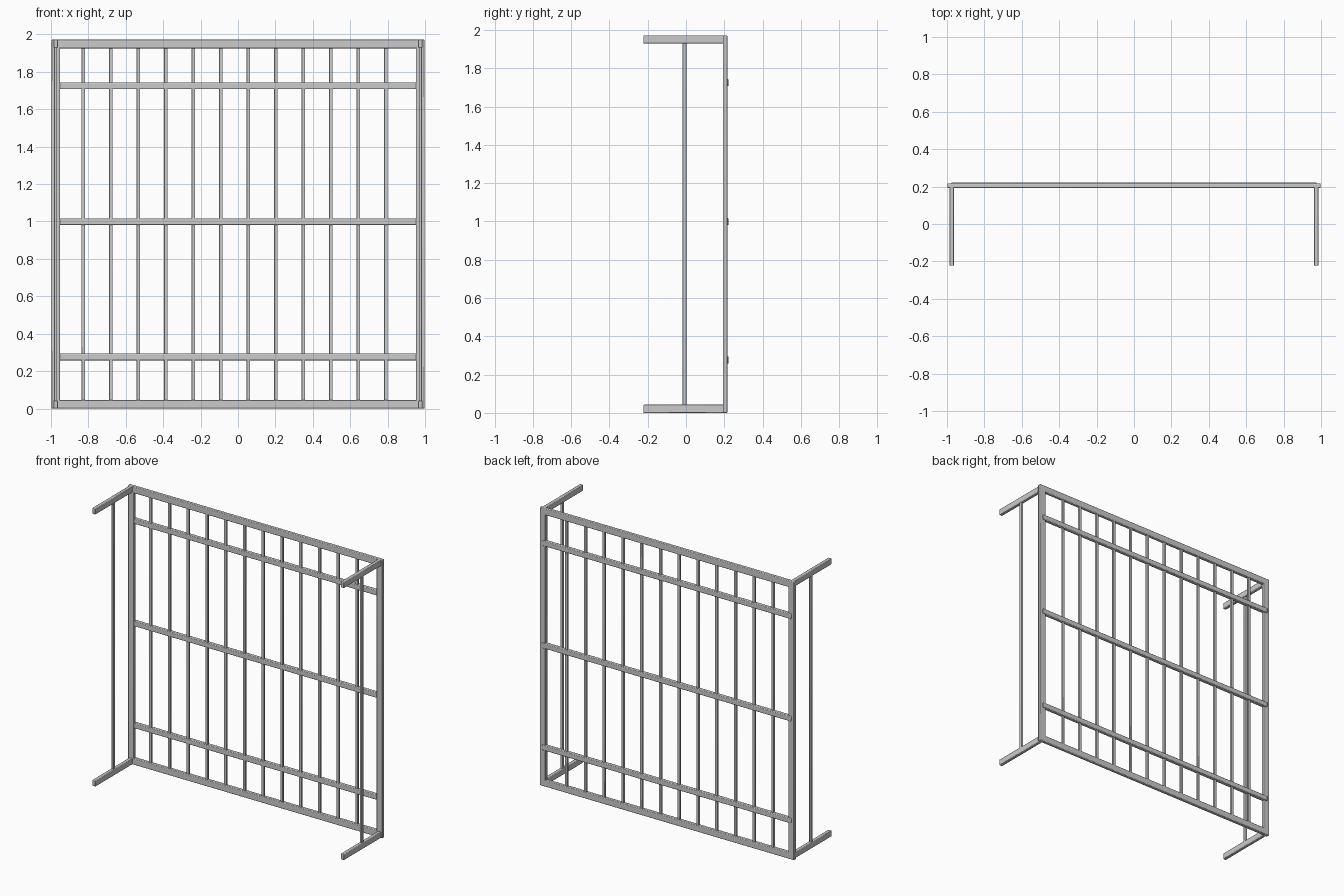
import bpy

if "Cube" in bpy.data.objects:
    bpy.data.objects.remove(bpy.data.objects["Cube"])


def tube(name, x, y, z, bevel=0.004):
    """Square tube spanning the (min, max) ranges, with slightly rounded edges."""
    bpy.ops.mesh.primitive_cube_add(
        size=1, location=[(a + b) / 2 for a, b in (x, y, z)])
    ob = bpy.context.object
    ob.name = name
    ob.scale = [b - a for a, b in (x, y, z)]
    bpy.ops.object.transform_apply(location=False, rotation=False, scale=True)
    mod = ob.modifiers.new("rounded_edges", 'BEVEL')
    mod.width = bevel
    mod.segments = 2
    bpy.ops.object.shade_smooth_by_angle()
    return ob


H = 1.972            # overall height
W = 0.046            # frame profile width
FRAME_Y = (0.192, 0.216)

# Main frame: two posts with top and bottom rails
for side, s in (("left", -1), ("right", 1)):
    tube(f"{side}_post", sorted((s * 0.998, s * (0.998 - W))), FRAME_Y, (0, H))
for name, z in (("bottom_rail", (0, W)), ("top_rail", (H - W, H))):
    tube(name, (-0.96, 0.96), FRAME_Y, z)

# Cross bars, standing proud at the back and lapping the posts
for name, z in (("lower_bar", 0.276), ("middle_bar", 0.999), ("upper_bar", 1.725)):
    tube(name, (-0.977, 0.977), (0.196, 0.223), (z - 0.018, z + 0.018))

# Vertical infill bars
for i in range(12):
    x = -0.827 + i * 0.1471
    tube(f"vertical_bar_{i + 1}", (x - 0.0095, x + 0.0095), (0.198, 0.213),
         (W - 0.01, H - W + 0.01), 0.002)

# Side arms reaching forward, joined by a thin upright on each side
for side, s in (("left", -1), ("right", 1)):
    arm_x = sorted((s * 0.963, s * 0.987))
    for name, z in (("bottom", (0, 0.043)), ("top", (H - 0.043, H))):
        tube(f"{side}_{name}_arm", arm_x, (-0.223, 0.198), z)
    tube(f"{side}_side_bar", sorted((s * 0.967, s * 0.983)), (-0.017, 0.002),
         (0.035, H - 0.035), 0.002)
